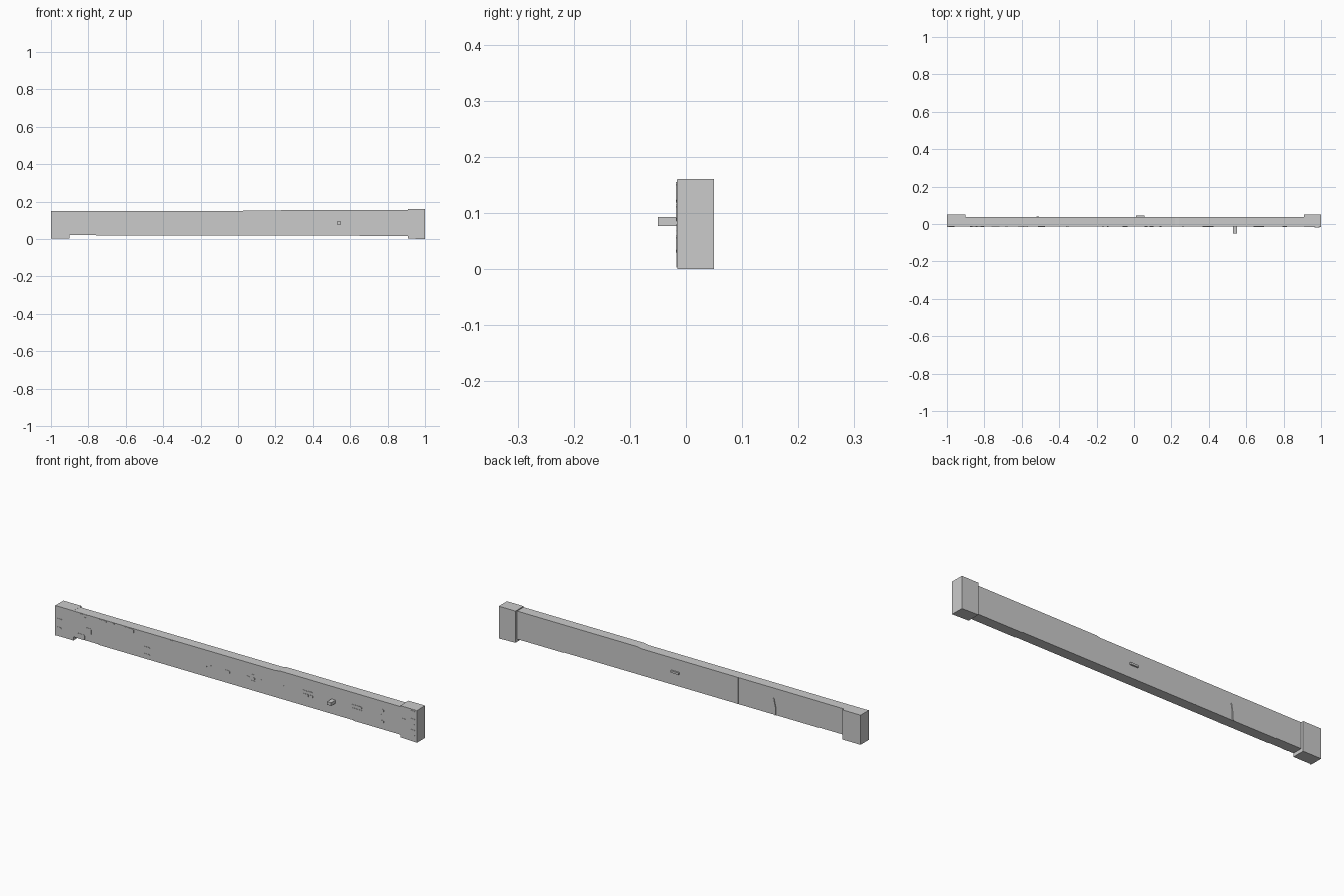
import bpy, bmesh

FRONT, BACK = -0.0145, 0.0365


def prism(name, pts, y0, y1):
    """Extrude an outline drawn in the x-z plane from y0 to y1."""
    bm = bmesh.new()
    a = [bm.verts.new((x, y0, z)) for x, z in pts]
    b = [bm.verts.new((x, y1, z)) for x, z in pts]
    n = len(pts)
    bm.faces.new(a)
    bm.faces.new(b[::-1])
    for i in range(n):
        j = (i + 1) % n
        bm.faces.new((a[i], b[i], b[j], a[j]))
    bmesh.ops.recalc_face_normals(bm, faces=bm.faces)
    me = bpy.data.meshes.new(name)
    bm.to_mesh(me)
    bm.free()
    ob = bpy.data.objects.new(name, me)
    bpy.context.collection.objects.link(ob)
    return ob


def box(name, x0, x1, y0, y1, z0, z1):
    return prism(name, [(x0, z0), (x1, z0), (x1, z1), (x0, z1)], y0, y1)


def stone(name, x, z, w, h, depth=0.0015, front=FRONT):
    """Shallow block with clipped corners, set into the wall face."""
    w, h = w / 2, h / 2
    c = min(w, h) * 0.35
    pts = [(x - w + c, z - h), (x + w - c, z - h), (x + w, z - h + c),
           (x + w, z + h - c), (x + w - c, z + h), (x - w + c, z + h),
           (x - w, z + h - c), (x - w, z - h + c)]
    return prism(name, pts, front - depth, front + 0.004)


# Main wall, slightly taller towards the right
prism("wall", [(-1, 0.021), (-0.76, 0.021), (-0.76, 0.0185), (0.65, 0.0185),
               (0.65, 0.016), (0.95, 0.016), (0.95, 0.156), (0.24, 0.156),
               (0.22, 0.1515), (-1, 0.1505)], FRONT, BACK)

# End pillars, projecting to the back
prism("left_pillar", [(-1, 0.003), (-0.9, 0.003), (-0.9, 0.151), (-1, 0.151)],
      FRONT, 0.0495)
prism("right_pillar", [(0.908, 0.003), (1, 0.0), (1, 0.161), (0.908, 0.161)],
      FRONT - 0.0003, 0.05)
box("left_front_strip", -1, -0.993, -0.017, 0.0, 0.003, 0.15)
box("right_front_strip", 0.964, 1, -0.016, 0.0, 0.003, 0.16)

# Projecting beam end
box("beam_end", 0.528, 0.55, -0.05, 0.0, 0.077, 0.093)

# Raised stones on the front: x, z, width, height
stones = [
    (-0.977, 0.073, 0.036, 0.036), (-0.98, 0.030, 0.028, 0.038),
    (-0.82, 0.070, 0.038, 0.034), (-0.857, 0.034, 0.040, 0.026),
    (-0.855, 0.143, 0.018, 0.009), (-0.828, 0.143, 0.020, 0.013),
    (-0.838, 0.132, 0.016, 0.008), (-0.74, 0.145, 0.044, 0.007),
    (-0.68, 0.146, 0.012, 0.005), (-0.605, 0.145, 0.032, 0.008),
    (-0.58, 0.137, 0.028, 0.021), (-0.495, 0.066, 0.038, 0.028),
    (-0.495, 0.032, 0.038, 0.026), (-0.357, 0.145, 0.012, 0.006),
    (-0.165, 0.071, 0.006, 0.006), (-0.14, 0.078, 0.007, 0.005),
    (-0.048, 0.074, 0.026, 0.016), (0.065, 0.076, 0.017, 0.016),
    (0.092, 0.093, 0.016, 0.012), (0.097, 0.078, 0.013, 0.011),
    (0.094, 0.063, 0.022, 0.010), (0.142, 0.081, 0.010, 0.008),
    (0.262, 0.085, 0.006, 0.006), (0.81, 0.110, 0.014, 0.014),
    (0.81, 0.055, 0.014, 0.012), (0.80, 0.085, 0.010, 0.010),
    (0.925, 0.095, 0.024, 0.013),
]
for i, s in enumerate(stones):
    stone(f"wall_stone_{i + 1}", *s)

# Two clusters of four stones
for k, cx in enumerate((0.395, 0.667)):
    for i, (dx, dz, w, h) in enumerate([(-0.016, 0.009, 0.026, 0.012),
                                        (0.014, 0.009, 0.028, 0.012),
                                        (-0.012, -0.008, 0.034, 0.013),
                                        (0.019, -0.008, 0.02, 0.013)]):
        stone(f"cluster_{k + 1}_stone_{i + 1}", cx + dx, 0.082 + dz, w, h, 0.002)

# Stones on the right pillar
for i, (z, h) in enumerate([(0.137, 0.036), (0.101, 0.028), (0.045, 0.03)]):
    stone(f"pillar_stone_{i + 1}", 0.978, z, 0.026, h, 0.002, -0.016)

# Back face: thin seams and a small ledge
box("back_seam", -0.315, -0.308, 0.03, BACK + 0.002, 0.0185, 0.151)
prism("back_half_seam", [(-0.522, 0.0185), (-0.516, 0.0185), (-0.516, 0.06),
                         (-0.509, 0.10), (-0.513, 0.10), (-0.522, 0.06)],
      0.03, BACK + 0.004)
box("back_ledge", 0.01, 0.055, 0.03, BACK + 0.008, 0.08, 0.09)
